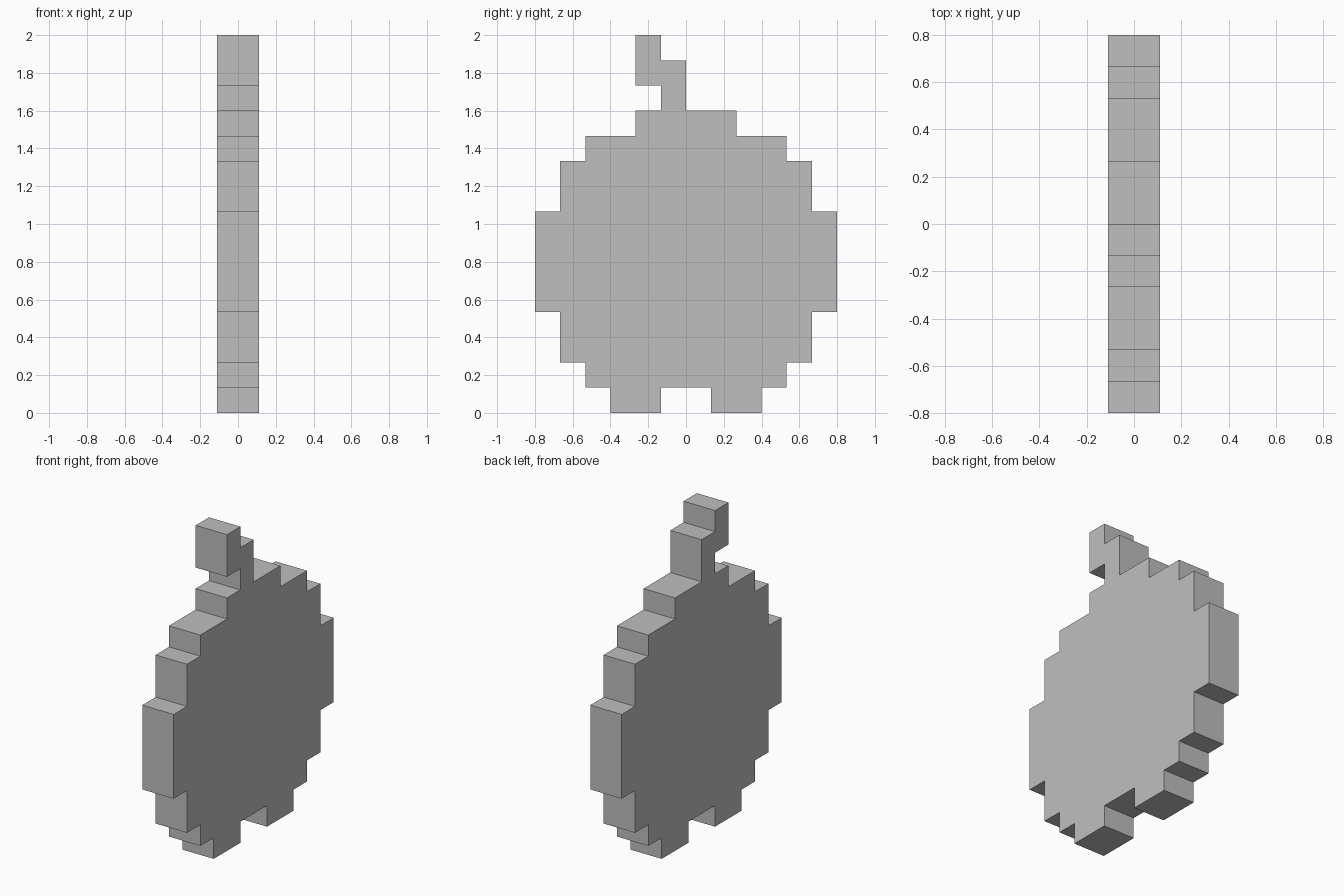
import bpy
import bmesh

default = bpy.data.objects.get("Cube")
if default:
    bpy.data.objects.remove(default, do_unlink=True)

PIXEL = 2 / 15
HALF_DEPTH = 0.11

# Plain grey material
grey = bpy.data.materials.new("plain_grey")
grey.use_nodes = True
colour = (0.52, 0.52, 0.52, 1)
grey.diffuse_color = colour
grey.node_tree.nodes["Principled BSDF"].inputs["Base Color"].default_value = colour

# Stepped half of the round body, from the foot gap up to the crown, in pixels
half_body = [(1, 1), (1, 0), (3, 0), (3, 1), (4, 1), (4, 2), (5, 2), (5, 4),
             (6, 4), (6, 8), (5, 8), (5, 10), (4, 10), (4, 11), (2, 11), (2, 12)]
# Crooked stem on the crown
stem = [(0, 12), (0, 14), (-1, 14), (-1, 15), (-2, 15), (-2, 13), (-1, 13), (-1, 12)]
outline = half_body + stem + [(-y, z) for y, z in reversed(half_body)]

# Thick pixel slab: one outline face extruded across x
bm = bmesh.new()
face = bm.faces.new([bm.verts.new((-HALF_DEPTH, y * PIXEL, z * PIXEL)) for y, z in outline])
result = bmesh.ops.extrude_face_region(bm, geom=[face], use_keep_orig=True)
moved = [g for g in result["geom"] if isinstance(g, bmesh.types.BMVert)]
bmesh.ops.translate(bm, verts=moved, vec=(2 * HALF_DEPTH, 0, 0))
bmesh.ops.recalc_face_normals(bm, faces=bm.faces)

mesh = bpy.data.meshes.new("round_body_with_stem")
bm.to_mesh(mesh)
bm.free()
mesh.materials.append(grey)
body = bpy.data.objects.new("round_body_with_stem", mesh)
bpy.context.collection.objects.link(body)
